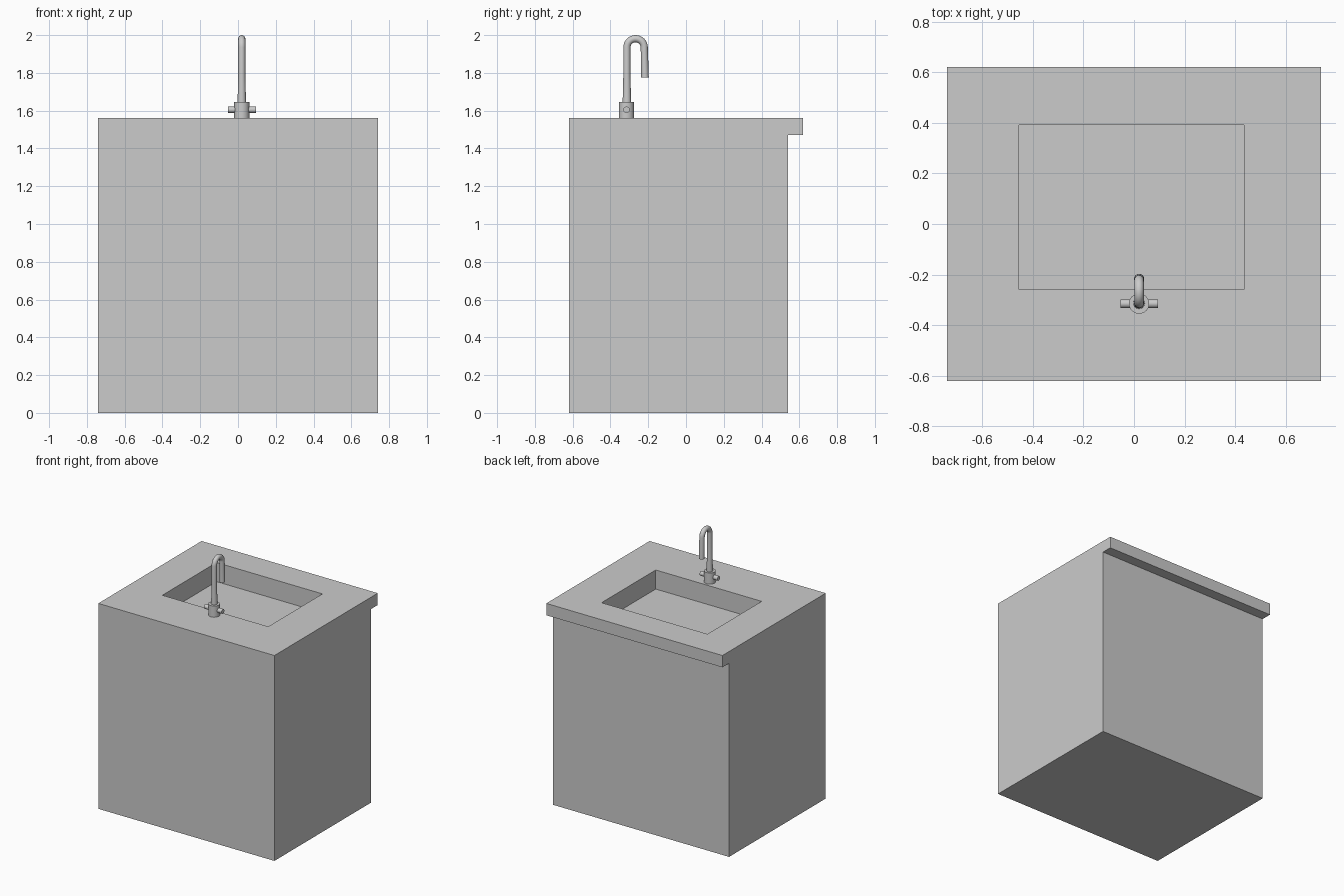
import bpy, bmesh, math
from mathutils import Vector

if "Cube" in bpy.data.objects:
    bpy.data.objects.remove(bpy.data.objects["Cube"])

TOP = 1.56
TAP = Vector((0.02, -0.315, TOP))


def mesh_object(name, bm):
    bmesh.ops.recalc_face_normals(bm, faces=bm.faces)
    me = bpy.data.meshes.new(name)
    bm.to_mesh(me)
    bm.free()
    ob = bpy.data.objects.new(name, me)
    bpy.context.collection.objects.link(ob)
    return ob


def activate(ob):
    bpy.ops.object.select_all(action='DESELECT')
    ob.select_set(True)
    bpy.context.view_layer.objects.active = ob


def smooth(ob):
    activate(ob)
    bpy.ops.object.shade_smooth_by_angle(angle=math.radians(40))


def cylinder(name, loc, radius, depth, rot=(0, 0, 0)):
    bpy.ops.mesh.primitive_cylinder_add(vertices=32, radius=radius, depth=depth,
                                        location=loc, rotation=rot)
    ob = bpy.context.object
    ob.name = name
    smooth(ob)
    return ob


# cabinet with overhanging worktop: side profile (y, z) extruded along x
profile = [(-0.62, 0), (0.54, 0), (0.54, 1.47), (0.62, 1.47), (0.62, TOP), (-0.62, TOP)]
bm = bmesh.new()
face = bm.faces.new([bm.verts.new((-0.74, y, z)) for y, z in profile])
ext = bmesh.ops.extrude_face_region(bm, geom=[face])
bmesh.ops.translate(bm, vec=(1.48, 0, 0),
                    verts=[v for v in ext['geom'] if isinstance(v, bmesh.types.BMVert)])
cabinet = mesh_object("cabinet", bm)

# rectangular basin cut into the worktop
bpy.ops.mesh.primitive_cube_add(size=1, location=(-0.01, 0.067, TOP))
cutter = bpy.context.object
cutter.name = "basin_cutter"
cutter.scale = (0.89, 0.65, 0.29)
cutter.hide_render = True
mod = cabinet.modifiers.new("basin", 'BOOLEAN')
mod.operation = 'DIFFERENCE'
mod.solver = 'EXACT'
mod.object = cutter
activate(cabinet)
bpy.ops.object.modifier_apply(modifier=mod.name)
bpy.data.objects.remove(cutter)

# tap base and the two side handles
cylinder("tap_base", TAP + Vector((0, 0, 0.0425)), 0.04, 0.085)
for side, label in ((-1, "left"), (1, "right")):
    cylinder(f"{label}_tap_handle", TAP + Vector((side * 0.053, 0, 0.045)), 0.017, 0.042,
             (0, math.pi / 2, 0))

# swan-neck spout: path points (y, z, radius), wider at the foot
path = [(-0.313, 1.63, 0.023), (-0.313, 1.70, 0.021), (-0.313, 1.78, 0.019)]
for i in range(17):
    a = math.pi * (1 - i / 16)
    path.append((-0.267 + 0.046 * math.cos(a), 1.935 + 0.046 * math.sin(a), 0.019))
path.append((-0.217, 1.775, 0.02))
cu = bpy.data.curves.new("tap_spout", 'CURVE')
cu.dimensions = '3D'
cu.bevel_depth = 1.0
cu.bevel_resolution = 6
cu.use_fill_caps = True
sp = cu.splines.new('POLY')
sp.points.add(len(path) - 1)
for p, (y, z, r) in zip(sp.points, path):
    p.co = (TAP.x, y, z, 1)
    p.radius = r
spout = bpy.data.objects.new("tap_spout", cu)
bpy.context.collection.objects.link(spout)
activate(spout)
bpy.ops.object.convert(target='MESH')
smooth(bpy.context.object)
